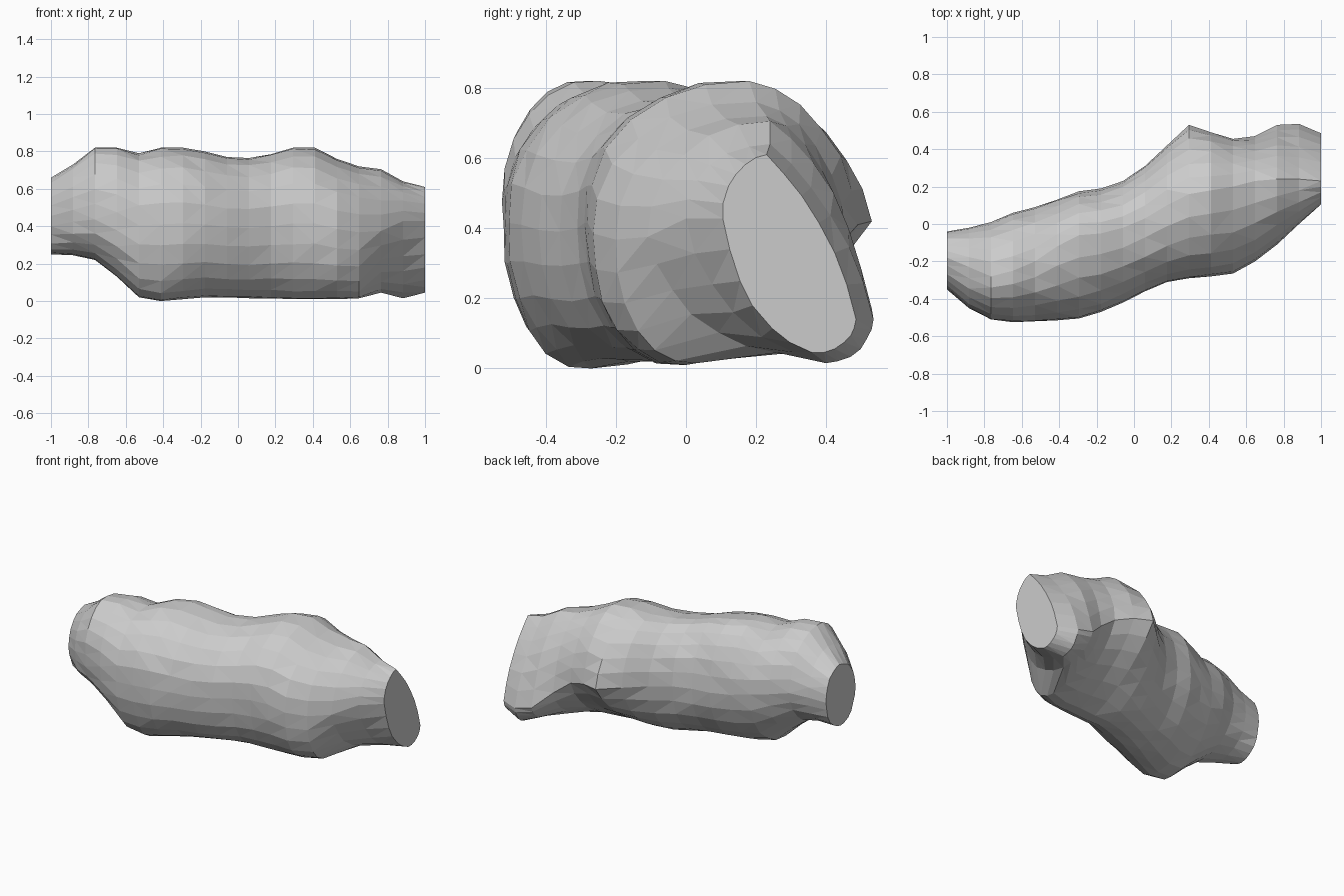
import bpy, bmesh, math, random

if "Cube" in bpy.data.objects:
    bpy.data.objects.remove(bpy.data.objects["Cube"])
random.seed(4)

# Cross-sections at even steps from x=-1 to x=1:
# front y, back y, bottom z, top z, y of top point, y of bottom point, z of back point
SECTIONS = [
    (-.35, -.04, .25, .66, -.18, -.20, .46),
    (-.45, -.02, .245, .73, -.23, -.24, .47),
    (-.51, .01, .22, .82, -.28, -.26, .48),
    (-.525, .06, .13, .82, -.25, -.27, .46),
    (-.52, .09, .02, .79, -.20, -.29, .44),
    (-.515, .13, .00, .82, -.12, -.27, .42),
    (-.505, .175, .01, .82, -.06, -.22, .42),
    (-.47, .19, .02, .80, -.05, -.16, .42),
    (-.42, .23, .02, .77, -.02, -.10, .42),
    (-.36, .31, .015, .765, .03, -.05, .42),
    (-.31, .42, .015, .785, .10, -.02, .42),
    (-.29, .53, .01, .82, .16, -.01, .42),
    (-.28, .49, .01, .82, .18, .00, .41),
    (-.265, .455, .01, .76, .20, .00, .37),
    (-.20, .47, .015, .72, .23, .03, .28),
    (-.11, .53, .045, .705, .24, .26, .17),
    (.00, .535, .015, .64, .24, .40, .14),
    (.105, .485, .045, .61, .23, .36, .14),
]
# Roundness exceptions by section: back-top and back-bottom quarters
BACK_TOP = {11: .65, 12: .85, 13: .85, 14: .75, 15: .55, 16: .45, 17: .4}
BACK_BOTTOM = {9: .9, 10: .7, 11: .4, 12: .45, 13: .6, 14: .85}
QUARTER = 6


def arc(a, b, corner_first, roundness):
    """Quarter curve a -> b; roundness 1 is an ellipse, 0 a straight chord."""
    pts = []
    for k in range(QUARTER):
        s = k / QUARTER
        t = s * math.pi / 2
        u = min(1, roundness * math.sin(t) + (1 - roundness) * s)
        v = max(0, 1 - (roundness * math.cos(t) + (1 - roundness) * (1 - s)))
        fy, fz = (u, v) if corner_first else (v, u)
        pts.append((a[0] + (b[0] - a[0]) * fy, a[1] + (b[1] - a[1]) * fz))
    return pts


bm = bmesh.new()
rings = []
last = len(SECTIONS) - 1
for i, (y0, y1, z0, z1, yt, yb, zr) in enumerate(SECTIONS):
    x = -1 + 2 * i / last
    top, back, bottom = (yt, z1), (y1, zr), (yb, z0)
    front = (y0, (z0 + z1) / 2 + (.1 if x > .8 else 0))
    full = 1.12 if -.9 < x < .7 else 1.0
    outline = (arc(top, back, True, BACK_TOP.get(i, 1))
               + arc(back, bottom, False, BACK_BOTTOM.get(i, 1))
               + arc(bottom, front, True, .75 if x > .7 else full)
               + arc(front, top, False, full))
    ring = []
    for k, (y, z) in enumerate(outline):
        j = 0 if k % QUARTER == 0 else .004
        ring.append(bm.verts.new((x, y + random.uniform(-j, j),
                                  max(0, z + random.uniform(-j, j)))))
    rings.append(ring)

# Bark surface between the rings
n = 4 * QUARTER
sides = []
for a, b in zip(rings, rings[1:]):
    for k in range(n):
        m = (k + 1) % n
        sides.append(bm.faces.new((a[k], a[m], b[m], b[k])))
bmesh.ops.triangulate(bm, faces=sides)

# Flat sawn ends
bm.faces.new(rings[0])
bm.faces.new(rings[-1])
bmesh.ops.recalc_face_normals(bm, faces=bm.faces[:])

mesh = bpy.data.meshes.new("log")
bm.to_mesh(mesh)
bm.free()
log = bpy.data.objects.new("log", mesh)
bpy.context.collection.objects.link(log)
